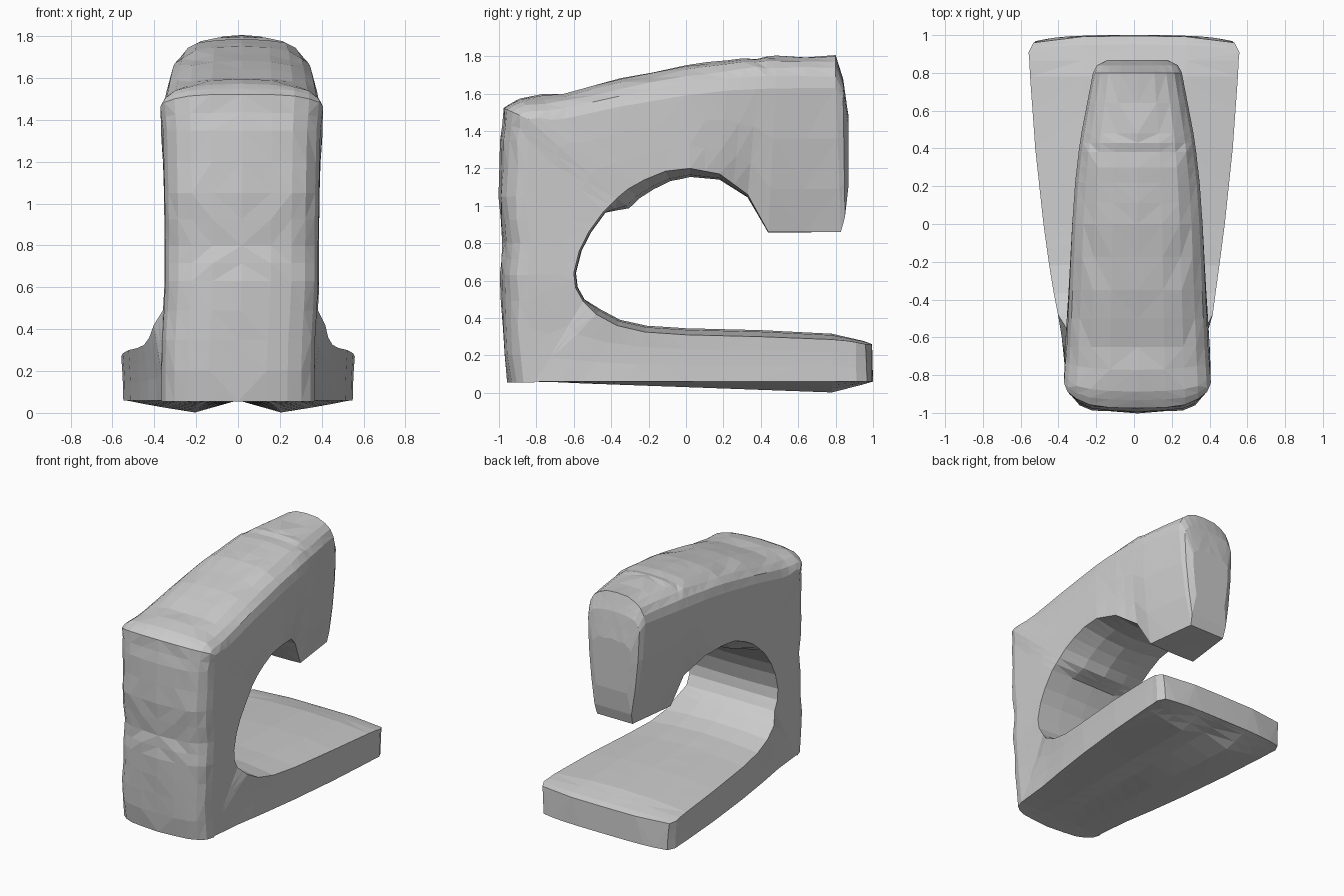
import bpy, bmesh, math, random
from mathutils import Vector

if "Cube" in bpy.data.objects:
    bpy.data.objects.remove(bpy.data.objects["Cube"])

random.seed(4)

# Side profile. Base: outer y, inner y, inner z. Others: outer y, z, inner y, z
BASE = [(1, .995, .26), (.95, .95, .27), (.78, .78, .285), (.4, .4, .3),
        (0, 0, .31), (-.3, -.22, .325), (-.55, -.37, .36), (-.82, -.48, .42)]
COLUMN = [(-.955, .055, -.55, .49), (-.985, .35, -.59, .56), (-.99, .63, -.6, .64),
          (-.98, .8, -.57, .76), (-1, 1.05, -.52, .86), (-.99, 1.35, -.44, .97)]
ARM = [(-.97, 1.52, -.37, 1.04), (-.89, 1.575, -.31, 1.09), (-.65, 1.605, -.22, 1.14),
       (-.35, 1.675, -.11, 1.185), (0, 1.745, .02, 1.2), (.22, 1.778, .18, 1.17),
       (.38, 1.79, .33, 1.06), (.48, 1.797, .44, .86), (.8, 1.8, .828, .86)]
# Half cross-section of the outer side: width fraction, rounding, bump
OUTER = [(0, 0, 0), (.38, .03, 1), (.65, .13, .6), (.83, .32, .3), (.95, .62, .08), (1, 1, 0)]


def clamp(v):
    return min(1, max(0, v))


def base_width(y):
    return max(.37, .48 + .125 * y - .045 * y * y) - .03 * clamp((y - .95) / .05)


def arm_width(y):
    return .345 - .045 * y - .115 * max(y, 0) ** 2


def taper(y):
    t = clamp((y - .05) / .4)
    return 1 - .35 * t * t * (3 - 2 * t)


# Section: oy, oz, iy, iz, outer width, inner width, rounding, angle, foot bump, crown
sections = []
for oy, iy, iz in BASE:
    bump = .058 * clamp((oy + .82) / 1.6) * clamp((1 - oy) / .2)
    sections.append((oy, .06, iy, iz, base_width(oy) - .01, base_width(iy), 0,
                     90 if oy > -.8 else 0, bump, .035 * clamp((1 - oy) * 4)))
for oy, oz, iy, iz in COLUMN:
    sections.append((oy, oz, iy, iz, .365 + .012 * clamp((oz - .9) * 2), .37, .145, 0, 0, .012))
for oy, oz, iy, iz in ARM:
    angle = -90 * clamp((oy + 1.05) / .3)
    sections.append((oy, oz, iy, iz, arm_width(oy), arm_width(iy) * taper(iy),
                     .14 + .03 * clamp(oy + .5), angle, 0, clamp((.48 - iy) * .2) * .5))
# Domed end of the head
sections.append((.84, 1.68, .85, .94, .215, .155, .1, -90, 0, 0))
sections.append((.868, 1.48, .868, 1.1, .16, .13, .06, -90, 0, 0))


def ring(s):
    oy, oz, iy, iz, wo, wi, r, ang, bump, crown = s
    o, i = Vector((0, oy, oz)), Vector((0, iy, iz))
    a = math.radians(ang)
    d = Vector((0, math.cos(a), math.sin(a)))
    inward = (i - o).normalized()
    half = []
    for k, (f, rd, bd) in enumerate(OUTER):
        p = o + d * (r * rd - bump * bd)
        p.x = f * wo
        if r > 0 and k < 5:
            p += d * random.uniform(-.007, .007)
        half.append(p)
    edge = o + d * r
    for t in (.35, .7):
        p = edge.lerp(i, t)
        p.x = wo + (wi - wo) * t ** 1.8
        half.append(p)
    for f, c in ((1, 0), (.5, .75), (0, 1)):
        p = i + inward * crown * c
        p.x = f * wi
        half.append(p)
    pts = half + [Vector((-p.x, p.y, p.z)) for p in half[-2:0:-1]]
    for p in pts:
        if p.y > .9 and p.z < .4:          # bowed back edge of the base
            p.y -= .04 * (p.x / .55) ** 4
        p.x += .018 * clamp((p.z - .3) / .3)
    return pts


# Loft the sections into one solid
rows = []
for s, n in zip(sections, sections[1:]):
    for t in (0, .5):
        rows.append(ring([u + (v - u) * t for u, v in zip(s, n)]))
rows.append(ring(sections[-1]))

bm = bmesh.new()
loops = [[bm.verts.new(p) for p in row] for row in rows]
count = len(loops[0])
for a, b in zip(loops, loops[1:]):
    for k in range(count):
        j = (k + 1) % count
        bm.faces.new((a[k], a[j], b[j], b[k]))
bm.faces.new(loops[0])
bm.faces.new(loops[-1])
bmesh.ops.triangulate(bm, faces=bm.faces[:])
bmesh.ops.recalc_face_normals(bm, faces=bm.faces[:])
mesh = bpy.data.meshes.new("machine_body")
bm.to_mesh(mesh)
bm.free()
body = bpy.data.objects.new("machine_body", mesh)
bpy.context.collection.objects.link(body)
